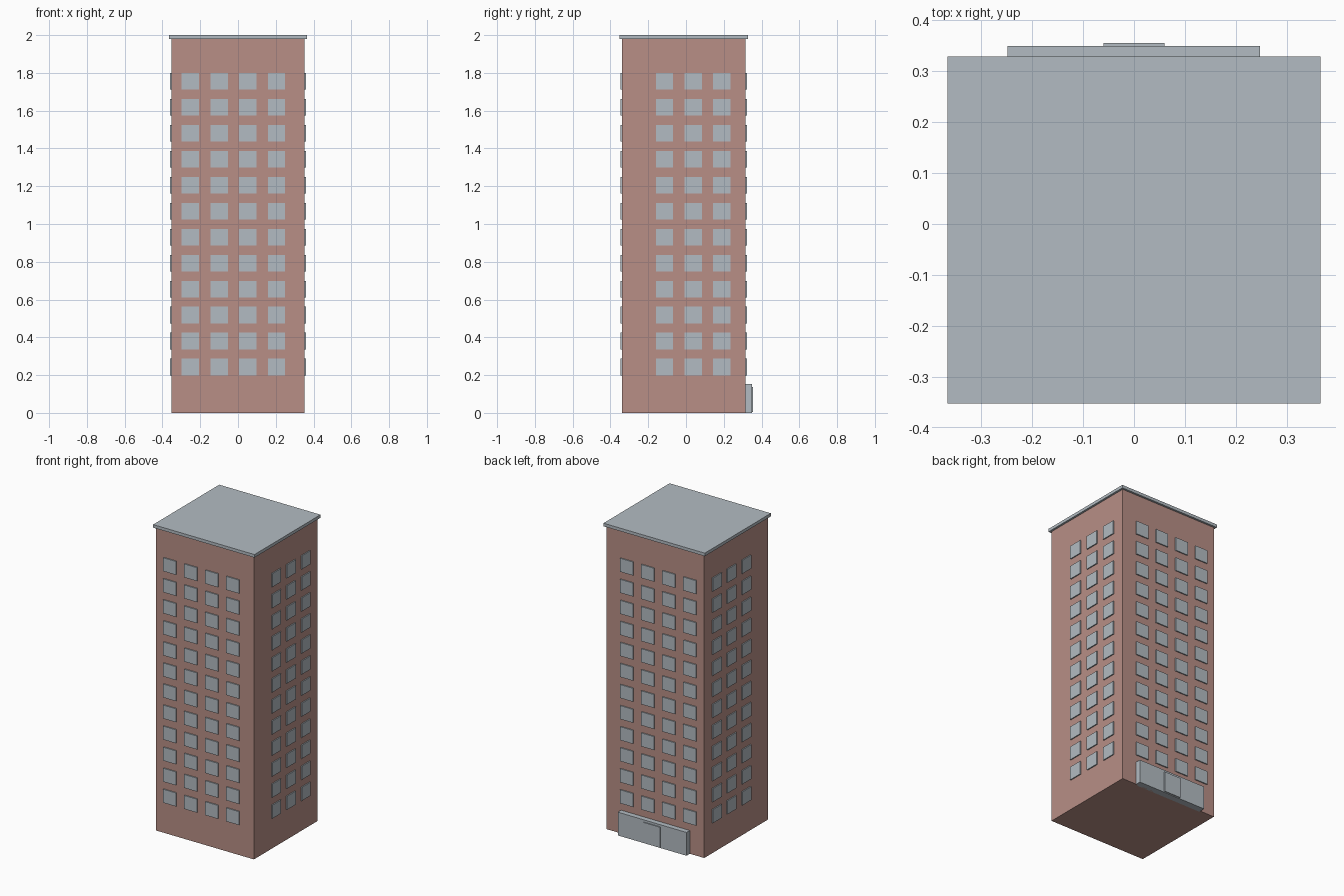
import bpy
import bmesh
from mathutils import Matrix, Vector

old = bpy.data.objects.get("Cube")
if old:
    bpy.data.objects.remove(old, do_unlink=True)


def material(name, colour):
    mat = bpy.data.materials.new(name)
    mat.use_nodes = True
    mat.diffuse_color = (*colour, 1)
    bsdf = mat.node_tree.nodes["Principled BSDF"]
    bsdf.inputs["Base Color"].default_value = (*colour, 1)
    bsdf.inputs["Roughness"].default_value = 0.8
    return mat


brick = material("dusty brick", (0.48, 0.275, 0.24))
grey = material("pale blue grey", (0.45, 0.50, 0.54))


def boxes(name, mat, bounds):
    """One object made of boxes, each given by its low and high corner."""
    bm = bmesh.new()
    for low, high in bounds:
        low, high = Vector(low), Vector(high)
        place = Matrix.Translation((low + high) / 2) @ Matrix.Diagonal((*(high - low), 1))
        bmesh.ops.create_cube(bm, size=1, matrix=place)
    mesh = bpy.data.meshes.new(name)
    bm.to_mesh(mesh)
    bm.free()
    mesh.materials.append(mat)
    obj = bpy.data.objects.new(name, mesh)
    bpy.context.collection.objects.link(obj)
    return obj


# Main block and overhanging roof slab
X, FRONT, BACK, TOP = 0.353, -0.34, 0.316, 1.98
OVER = 0.013
boxes("tower_walls", brick, [((-X, FRONT, 0), (X, BACK, TOP))])
boxes("roof_slab", grey, [((-X - OVER, FRONT - OVER, TOP), (X + OVER, BACK + OVER, 2))])

# Window panels standing slightly proud of each wall
PROUD, PITCH = 0.007, 0.152
rows = [0.199 + 0.1375 * i for i in range(12)]
x_columns = [-0.298 + PITCH * i for i in range(4)]
y_columns = [-0.16 + PITCH * i for i in range(3)]
W, H = 0.092, 0.088

for name, y in (("front_windows", FRONT), ("back_windows", BACK)):
    boxes(name, grey, [((x, y - PROUD, z), (x + W, y + PROUD, z + H))
                       for x in x_columns for z in rows])
for name, x in (("right_windows", -X), ("left_windows", X)):
    boxes(name, grey, [((x - PROUD, y, z), (x + PROUD, y + W, z + H))
                       for y in y_columns for z in rows])

# Entrance porch and its door on the back wall
boxes("entrance_porch", grey, [((-0.249, BACK - 0.01, 0), (0.248, 0.35, 0.152))])
boxes("entrance_door", grey, [((-0.06, 0.34, 0.005), (0.06, 0.356, 0.138))])
